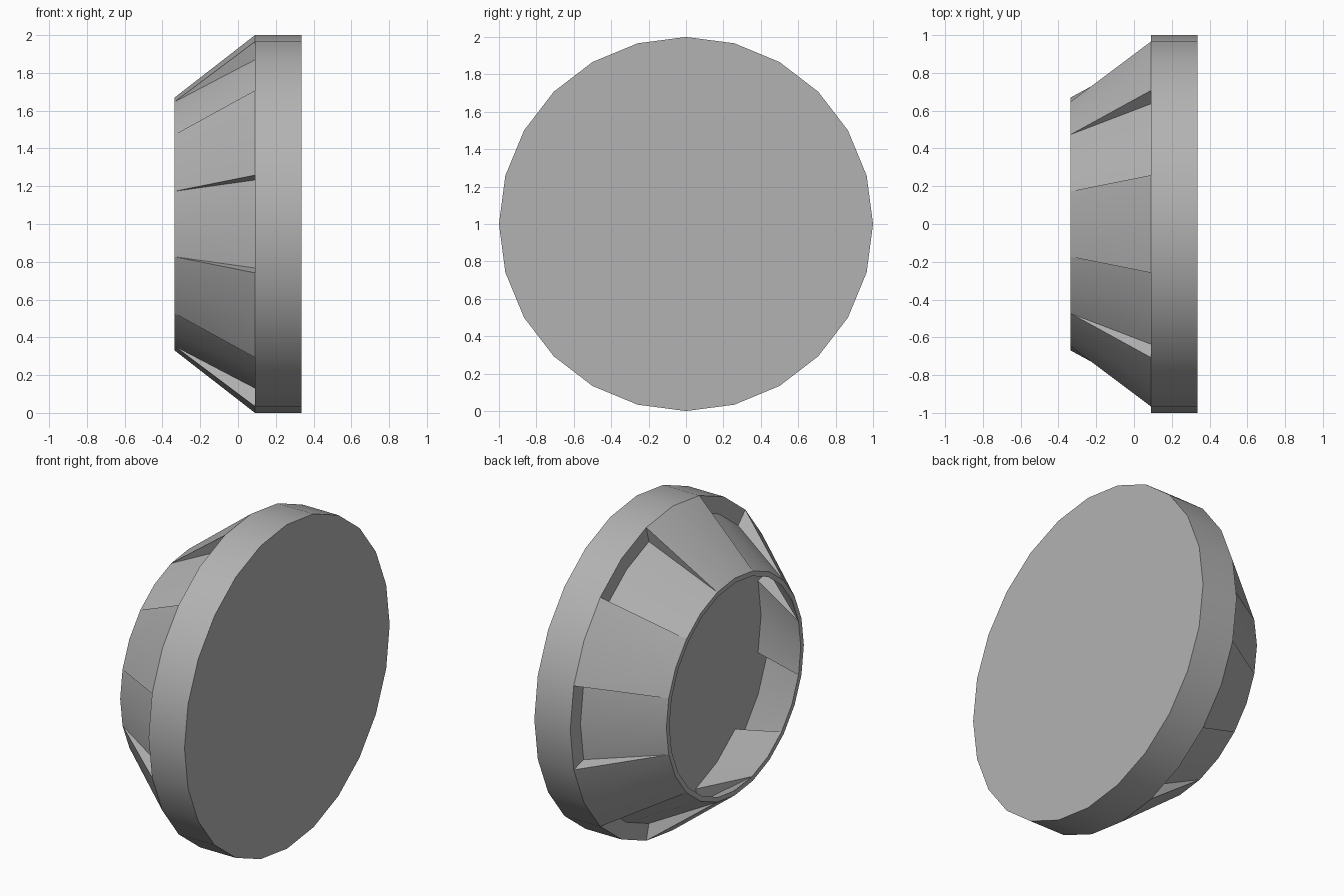
import bpy, bmesh, math

if "Cube" in bpy.data.objects:
    bpy.data.objects.remove(bpy.data.objects["Cube"])

STEP = math.radians(15)  # 24 sides
XB, XM, XF = -0.335, 0.09, 0.335

grey = bpy.data.materials.new("grey")
grey.diffuse_color = (0.45, 0.45, 0.45, 1)
grey.use_nodes = True
grey.node_tree.nodes["Principled BSDF"].inputs["Base Color"].default_value = grey.diffuse_color


def vert(bm, x, r, i):
    return bm.verts.new((x, r * math.cos(i * STEP), 1 + r * math.sin(i * STEP)))


def finish(bm, name):
    bmesh.ops.remove_doubles(bm, verts=bm.verts[:], dist=1e-4)
    bmesh.ops.recalc_face_normals(bm, faces=bm.faces[:])
    me = bpy.data.meshes.new(name)
    bm.to_mesh(me)
    bm.free()
    me.materials.append(grey)
    ob = bpy.data.objects.new(name, me)
    bpy.context.collection.objects.link(ob)
    bpy.context.view_layer.objects.active = ob
    ob.select_set(True)
    bpy.ops.object.shade_smooth_by_angle(angle=math.radians(20))
    ob.select_set(False)


# front disc
bm = bmesh.new()
back = [vert(bm, XM, 1.0, i) for i in range(24)]
front = [vert(bm, XF, 1.0, i) for i in range(24)]
for i in range(24):
    j = (i + 1) % 24
    bm.faces.new((back[i], back[j], front[j], front[i]))
bm.faces.new(back)
bm.faces.new(front)
finish(bm, "front_disc")

# hollow tapered skirt: twelve two-facet panels, alternately raised and sunken
bm = bmesh.new()
for k in range(12):
    raised = k % 2 == 0
    outer, inner = (1.0, 0.96) if raised else (0.9, 0.86)
    mid = 6 + 2 * k  # panel centred on this side index
    loops = []
    for i in (mid - 1, mid, mid + 1):
        loops.append([vert(bm, x, r, i) for x, r in
                      ((XM, outer), (XB, 0.67), (XB, 0.64), (XM, inner))])
    for a, b in zip(loops, loops[1:]):
        for n in range(3):
            bm.faces.new((a[n], a[n + 1], b[n + 1], b[n]))
    # step walls between neighbouring panels, outside and inside
    if raised:
        for i in (mid - 1, mid + 1):
            bm.faces.new([vert(bm, x, r, i) for x, r in
                          ((XB, 0.67), (XM, 1.0), (XM, 0.9))])
            bm.faces.new([vert(bm, x, r, i) for x, r in
                          ((XB, 0.64), (XM, 0.96), (XM, 0.86))])
finish(bm, "panelled_skirt")
